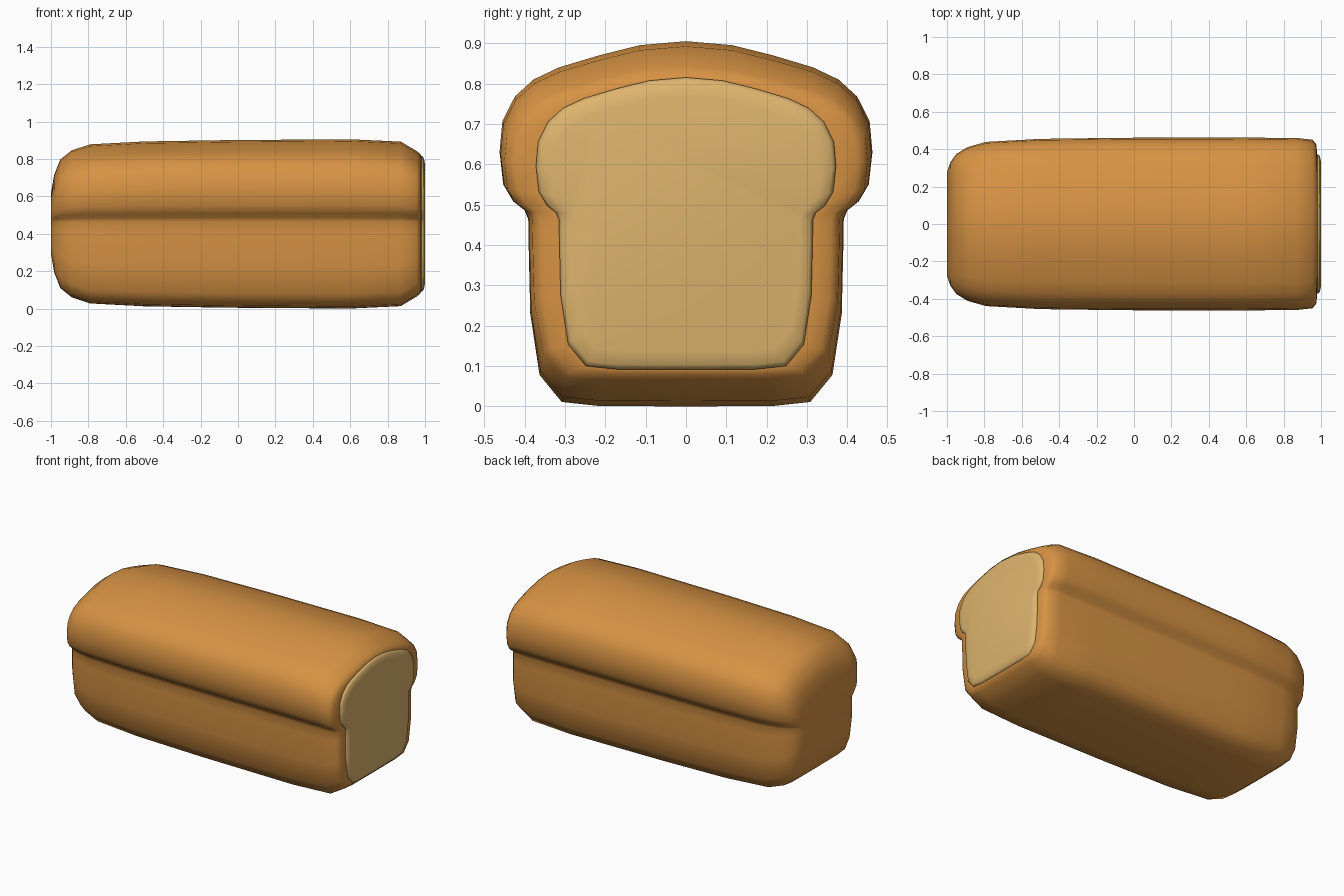
import bpy, bmesh

if "Cube" in bpy.data.objects:
    bpy.data.objects.remove(bpy.data.objects["Cube"])

# Half of the loaf cross-section (y, z), from top centre to bottom
HALF = [(0, .905), (.115, .895), (.215, .87), (.315, .84), (.378, .81), (.424, .768),
        (.455, .707), (.462, .63), (.453, .55), (.428, .508), (.4, .486), (.391, .464),
        (.39, .4), (.386, .23), (.363, .078), (.308, .011), (.215, .001), (0, 0)]
PROFILE = HALF + [(-y, z) for y, z in HALF[-2:0:-1]]
MID = .456


def material(name, rgb):
    m = bpy.data.materials.new(name)
    m.diffuse_color = (*rgb, 1)
    m.use_nodes = True
    m.node_tree.nodes["Principled BSDF"].inputs["Base Color"].default_value = m.diffuse_color
    return m


def loft(name, rings, mat):
    """Skin scaled copies of the profile along x: rings are (x, y scale, z scale)."""
    bm = bmesh.new()
    loops = [[bm.verts.new((x, y * sy, MID + (z - MID) * sz)) for y, z in PROFILE]
             for x, sy, sz in rings]
    n = len(PROFILE)
    for a, b in zip(loops, loops[1:]):
        for i in range(n):
            j = (i + 1) % n
            bm.faces.new((a[i], a[j], b[j], b[i]))
    bm.faces.new(loops[0])
    bm.faces.new(loops[-1])
    bmesh.ops.recalc_face_normals(bm, faces=bm.faces)
    for f in bm.faces:
        f.smooth = True
    me = bpy.data.meshes.new(name)
    bm.to_mesh(me)
    bm.free()
    me.materials.append(mat)
    ob = bpy.data.objects.new(name, me)
    bpy.context.collection.objects.link(ob)
    return ob


# Crust: rounded heel on the left, cut end on the right
loft("crust", [(-1, .6, .36), (-.983, .71, .575), (-.95, .81, .76), (-.89, .89, .867),
               (-.79, .95, .94), (-.5, .985, .974), (-.05, .998, .99), (.6, 1, 1),
               (.87, .995, .972), (.955, .975, .86), (.975, .92, .825), (.98, .8, .8)],
     material("golden crust", (.68, .29, .057)))

# Crumb: pale slice face with a softened rim
loft("crumb", [(.965, .8, .8), (.985, .805, .8), (.994, .785, .775), (1, .72, .7)],
     material("pale crumb", (.73, .46, .155)))
